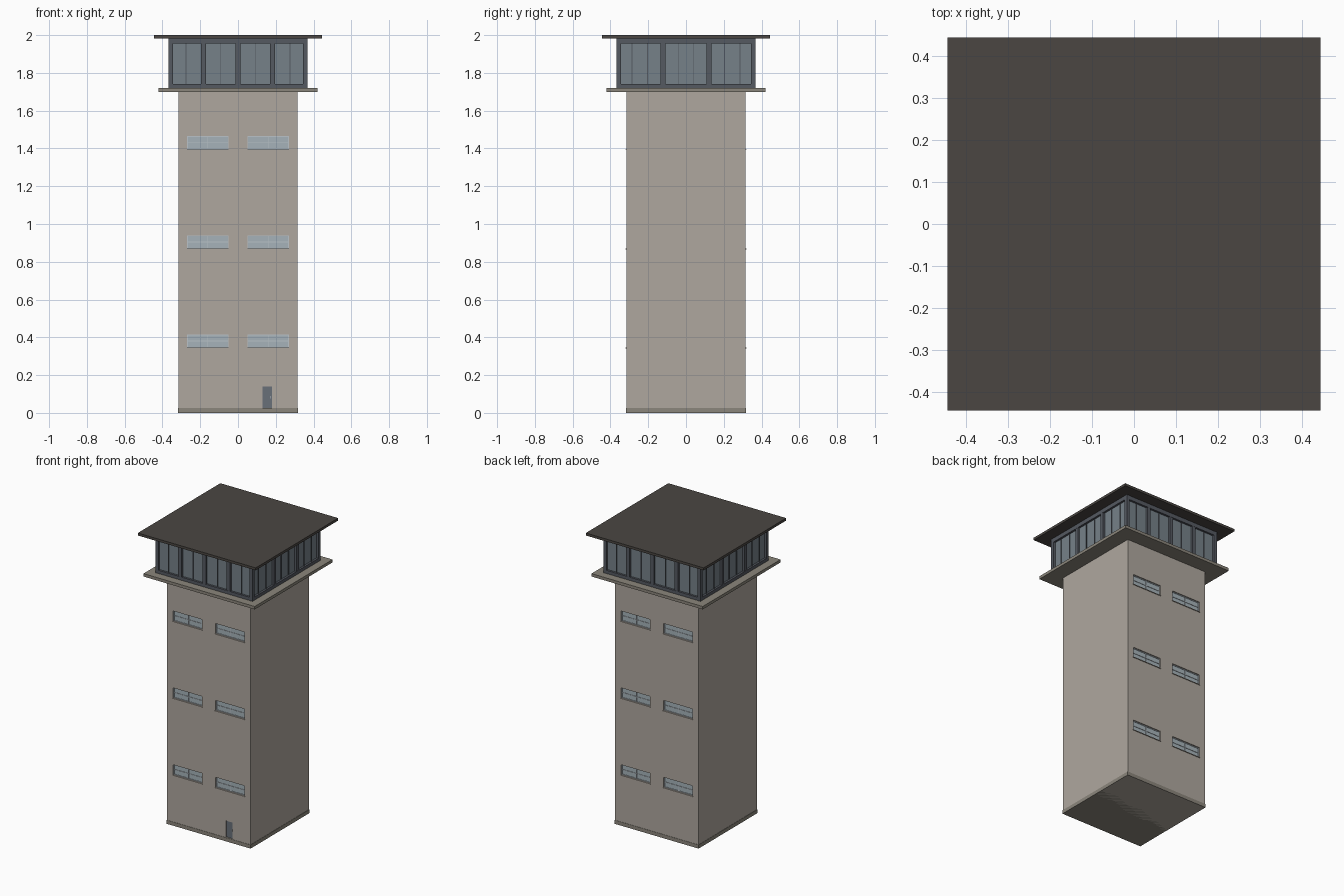
import bpy, bmesh
from mathutils import Matrix, Vector

if "Cube" in bpy.data.objects:
    bpy.data.objects.remove(bpy.data.objects["Cube"])


def material(name, rgb):
    m = bpy.data.materials.new(name)
    m.diffuse_color = (*rgb, 1)
    m.use_nodes = True
    m.node_tree.nodes["Principled BSDF"].inputs["Base Color"].default_value = m.diffuse_color
    return m


WALL = material("wall", (0.43, 0.39, 0.345))
TRIM = material("trim", (0.26, 0.24, 0.20))
ROOF = material("roof", (0.07, 0.062, 0.055))
STEEL = material("steel", (0.09, 0.10, 0.12))
CAB_GLASS = material("cab_glass", (0.18, 0.22, 0.25))
GLASS = material("window_glass", (0.38, 0.45, 0.49))
FRAME = material("window_frame", (0.49, 0.54, 0.58))
DOOR = material("door", (0.14, 0.16, 0.19))


def boxes(name, items, mat=None):
    """One object from boxes given as (x0, x1, y0, y1, z0, z1)."""
    bm = bmesh.new()
    for x0, x1, y0, y1, z0, z1 in items:
        size = Vector((abs(x1 - x0), abs(y1 - y0), abs(z1 - z0), 1))
        mid = Vector(((x0 + x1) / 2, (y0 + y1) / 2, (z0 + z1) / 2))
        bmesh.ops.create_cube(bm, size=1, matrix=Matrix.Translation(mid) @ Matrix.Diagonal(size))
    me = bpy.data.meshes.new(name)
    bm.to_mesh(me)
    bm.free()
    ob = bpy.data.objects.new(name, me)
    bpy.context.collection.objects.link(ob)
    if mat:
        me.materials.append(mat)
    return ob


def slab(name, half, z0, z1, mat):
    return boxes(name, [(-half, half, -half, half, z0, z1)], mat)


W = 0.315        # shaft half width
DEPTH = 0.012    # window recess

# Shaft with recessed openings
shaft = slab("shaft", W, 0, 1.70, WALL)
windows = [(s, x, z) for s in (-1, 1) for x in (-0.16, 0.16) for z in (0.38, 0.905, 1.43)]
HX, HZ = 0.11, 0.035
cuts = [(x - HX, x + HX, s * (W - DEPTH), s * (W + 0.05), z - HZ, z + HZ) for s, x, z in windows]
cuts.append((0.13, 0.18, -W - 0.05, -W + 0.010, 0.027, 0.14))
cutter = boxes("opening_cutter", cuts)
cutter.hide_render = True
mod = shaft.modifiers.new("openings", 'BOOLEAN')
mod.object = cutter
mod.solver = 'EXACT'
bpy.context.view_layer.objects.active = shaft
bpy.ops.object.modifier_apply(modifier=mod.name)
bpy.data.objects.remove(cutter)

# Plinth band around the foot
slab("plinth", W + 0.002, 0, 0.025, TRIM)

# Window glass, frames and sills on front and back
glass, frames, sills = [], [], []
for s, x, z in windows:
    back, pane, face = s * (W - DEPTH), s * (W - DEPTH + 0.002), s * (W - DEPTH + 0.005)
    glass.append((x - HX, x + HX, back, pane, z - HZ, z + HZ))
    t = 0.004
    for fx in (x - HX, x - t / 2, x + HX - t):
        frames.append((fx, fx + t, back, face, z - HZ, z + HZ))
    for fz in (z - HZ, z - t / 2, z + HZ - t):
        frames.append((x - HX, x + HX, back, face, fz, fz + t))
    sills.append((x - HX - 0.003, x + HX + 0.003, back, s * (W + 0.004), z - HZ - 0.004, z - HZ))
boxes("window_glass", glass, GLASS)
boxes("window_frames", frames, FRAME)
boxes("window_sills", sills, WALL)

# Entrance door with handle
boxes("door", [(0.13, 0.18, -W + 0.010, -W + 0.006, 0.027, 0.14)], DOOR)
boxes("door_handle", [(0.171, 0.174, -W + 0.006, -W + 0.002, 0.075, 0.09)], FRAME)

# Gallery slab and overhanging roof
slab("gallery", 0.42, 1.70, 1.72, TRIM)
slab("roof", 0.445, 1.983, 2.0, ROOF)

# Control room: glass core, rails, posts and thin mullions
C, G = 0.367, 0.352
Z0, Z1 = 1.72, 1.983
slab("cab_glass", G, Z0, Z1, CAB_GLASS)
posts, rails, mullions = [], [], []


def cab_side(bays, panes, place):
    step = 2 * C / bays
    for i in range(1, bays):
        u = -C + i * step
        posts.append(place(u - 0.013, u + 0.013, G - 0.005, C - 0.002, Z0, Z1))
    for z0, z1 in ((Z0, 1.742), (1.955, Z1)):
        rails.append(place(-C + 0.01, C - 0.01, G - 0.005, C - 0.001, z0, z1))
    for i in range(bays):
        for k in range(1, panes):
            u = -C + (i + k / panes) * step
            mullions.append(place(u - 0.002, u + 0.002, G - 0.002, G + 0.005, 1.742, 1.955))


for s in (-1, 1):
    cab_side(4, 2, lambda a, b, n, m, z0, z1: (a, b, s * n, s * m, z0, z1))
    cab_side(3, 3, lambda a, b, n, m, z0, z1: (s * n, s * m, a, b, z0, z1))
    for t in (-1, 1):
        posts.append((s * (C - 0.022), s * C, t * (C - 0.022), t * C, Z0, Z1))
boxes("cab_posts", posts, STEEL)
boxes("cab_rails", rails, STEEL)
boxes("cab_mullions", mullions, STEEL)
